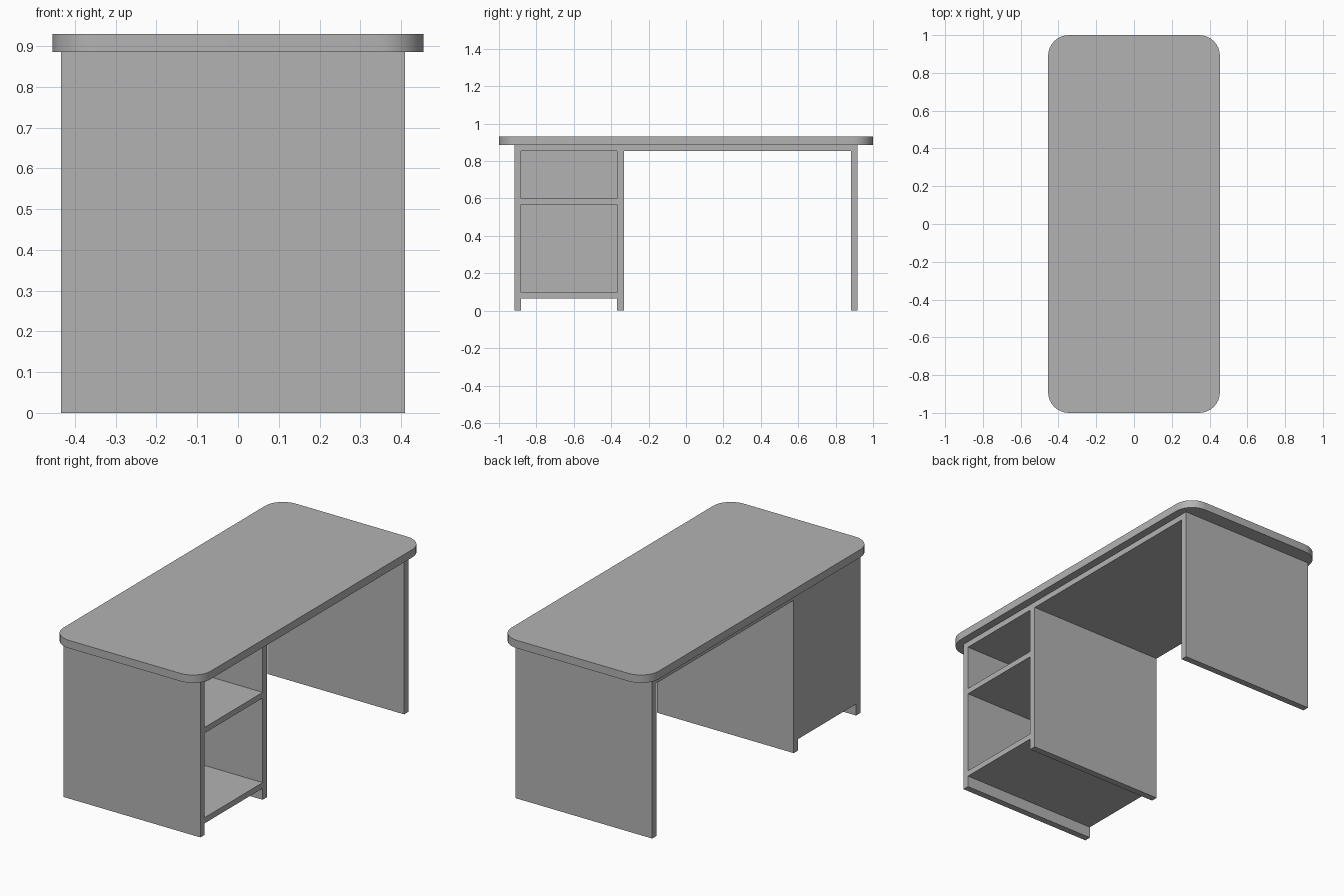
import bpy
import bmesh
from mathutils import Matrix, Vector
from math import radians

cube = bpy.data.objects.get("Cube")
if cube:
    bpy.data.objects.remove(cube, do_unlink=True)

# Single grey finish
grey = bpy.data.materials.new("grey board")
grey.use_nodes = True
colour = (0.45, 0.45, 0.45, 1)
grey.diffuse_color = colour
grey.node_tree.nodes["Principled BSDF"].inputs["Base Color"].default_value = colour


def board(name, x, y, z, corner=0):
    """Box between the given (low, high) ranges, optionally with rounded upright corners."""
    low, high = (Vector(c) for c in zip(x, y, z))
    bm = bmesh.new()
    bmesh.ops.create_cube(bm, size=1, matrix=Matrix.LocRotScale((low + high) / 2, None, high - low))
    if corner:
        upright = [e for e in bm.edges
                   if abs(e.verts[0].co.z - e.verts[1].co.z) > 0.001]
        bmesh.ops.bevel(bm, geom=upright, offset=corner, segments=8,
                        profile=0.5, affect='EDGES')
    mesh = bpy.data.meshes.new(name)
    bm.to_mesh(mesh)
    bm.free()
    mesh.materials.append(grey)
    obj = bpy.data.objects.new(name, mesh)
    bpy.context.collection.objects.link(obj)
    return obj


BACK, OPEN = -0.434, 0.41        # depth range of the carcass
THICK = 0.037                    # upright panel thickness
BOARD = 0.032                    # shelf and back thickness
TOP, RAIL = 0.886, 0.853         # undersides of the worktop and sub-top
depth = (BACK, OPEN)

# Rounded worktop and the sub-top beneath it
worktop = board("worktop", (-0.455, 0.455), (-1, 1), (TOP, 0.93), corner=0.11)
board("sub_top", depth, (-0.918, 0.918), (RAIL, TOP))

# Three upright panels
for name, y in (("cabinet_outer_panel", -0.918),
                ("cabinet_inner_panel", -0.368),
                ("far_leg_panel", 0.918 - THICK)):
    board(name, depth, (y, y + THICK), (0, RAIL))

# Cabinet back and shelves, open towards +x
inside = (-0.918 + THICK, -0.368)
board("cabinet_back", (BACK, BACK + BOARD), inside, (0.064, RAIL))
for name, top in (("cabinet_floor", 0.096), ("cabinet_shelf", 0.6)):
    board(name, (BACK + BOARD, OPEN), inside, (top - BOARD, top))

# Smooth only the rounded corners of the worktop
bpy.ops.object.select_all(action='DESELECT')
worktop.select_set(True)
bpy.context.view_layer.objects.active = worktop
bpy.ops.object.shade_smooth_by_angle(angle=radians(30))
